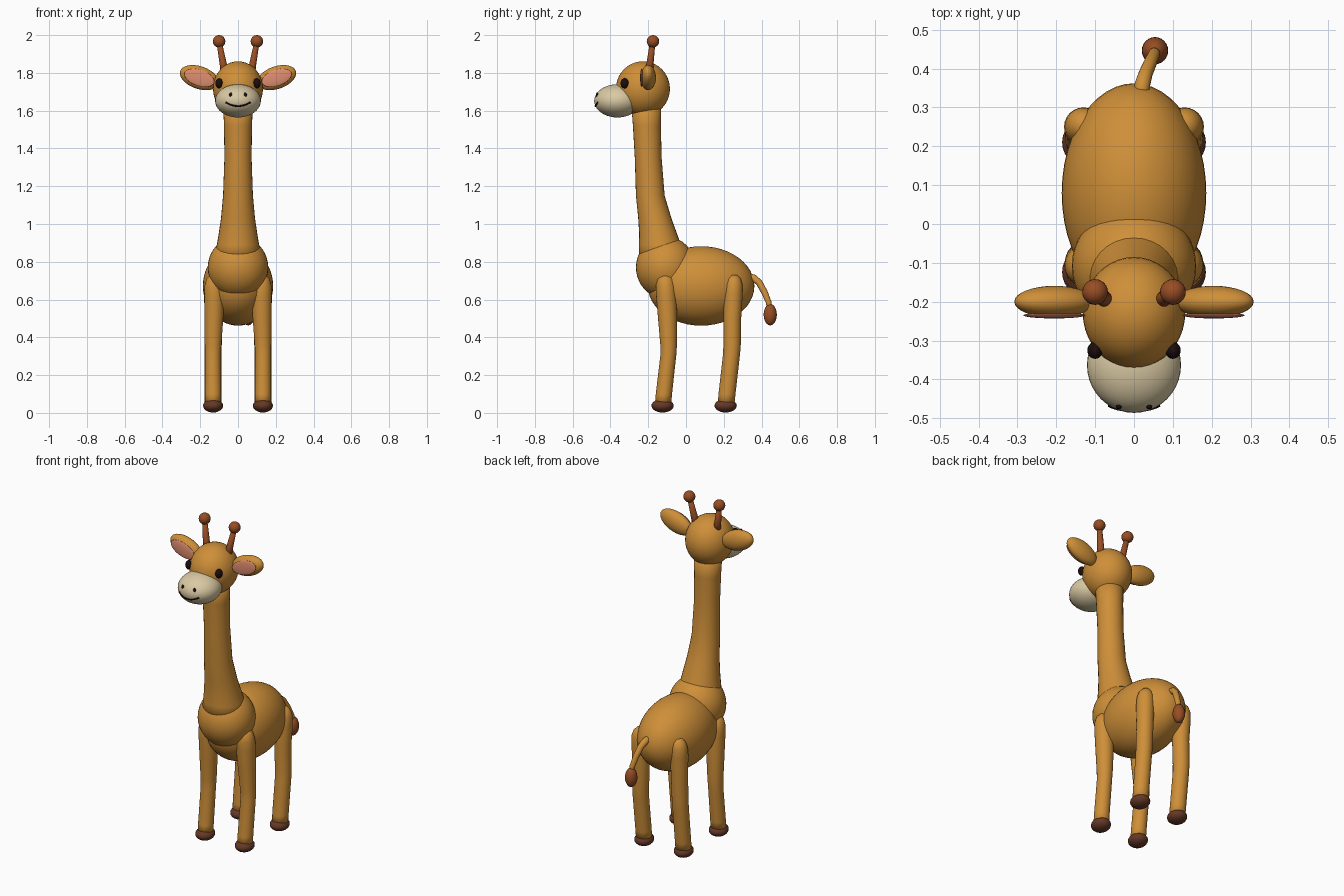
import bpy, bmesh, math
from mathutils import Vector

cube = bpy.data.objects.get("Cube")
if cube:
    bpy.data.objects.remove(cube, do_unlink=True)


def material(name, rgb):
    m = bpy.data.materials.new(name)
    m.use_nodes = True
    m.diffuse_color = (*rgb, 1)
    m.node_tree.nodes["Principled BSDF"].inputs["Base Color"].default_value = (*rgb, 1)
    return m


TAN = material("tan_coat", (0.62, 0.275, 0.04))
CREAM = material("cream_muzzle", (0.70, 0.59, 0.37))
RUST = material("rust_brown", (0.31, 0.075, 0.018))
HOOF = material("dark_brown_hoof", (0.13, 0.04, 0.02))
PINK = material("pink_inner_ear", (0.74, 0.27, 0.16))
BLACK = material("near_black", (0.012, 0.004, 0.004))


def finish(bm, name, mat):
    bmesh.ops.recalc_face_normals(bm, faces=bm.faces)
    mesh = bpy.data.meshes.new(name)
    bm.to_mesh(mesh)
    bm.free()
    mesh.materials.append(mat)
    for p in mesh.polygons:
        p.use_smooth = True
    ob = bpy.data.objects.new(name, mesh)
    bpy.context.collection.objects.link(ob)
    return ob


def ellipsoid(name, loc, radii, mat, tilt=0.0, segs=32):
    """Scaled sphere, tilted about the front-back axis."""
    bm = bmesh.new()
    bmesh.ops.create_uvsphere(bm, u_segments=segs, v_segments=segs // 2, radius=1)
    ob = finish(bm, name, mat)
    ob.location, ob.scale, ob.rotation_euler = loc, radii, (0, tilt, 0)
    return ob


def loft(name, rings, mat, segs=28):
    """Horizontal elliptical rings (x, y, z, rx, ry), capped at both ends."""
    bm = bmesh.new()
    loops = []
    for x, y, z, rx, ry in rings:
        angles = [2 * math.pi * i / segs for i in range(segs)]
        loops.append([bm.verts.new((x + rx * math.cos(a), y + ry * math.sin(a), z))
                      for a in angles])
    for a, b in zip(loops, loops[1:]):
        for i in range(segs):
            j = (i + 1) % segs
            bm.faces.new((a[i], a[j], b[j], b[i]))
    bm.faces.new(loops[0])
    bm.faces.new(loops[-1])
    return finish(bm, name, mat)


def tube(name, points, radii, mat, segs=14):
    """Round tube along a short path."""
    pts = [Vector(p) for p in points]
    bm = bmesh.new()
    loops = []
    for k, (p, r) in enumerate(zip(pts, radii)):
        d = (pts[min(k + 1, len(pts) - 1)] - pts[max(k - 1, 0)]).normalized()
        u = d.cross(Vector((0.3, 1, 0.2))).normalized()
        v = d.cross(u)
        loops.append([bm.verts.new(p + r * (u * math.cos(t) + v * math.sin(t)))
                      for t in [2 * math.pi * i / segs for i in range(segs)]])
    for a, b in zip(loops, loops[1:]):
        for i in range(segs):
            j = (i + 1) % segs
            bm.faces.new((a[i], a[j], b[j], b[i]))
    bm.faces.new(loops[0])
    bm.faces.new(loops[-1])
    return finish(bm, name, mat)


# Trunk and chest
ellipsoid("body", (0, 0.08, 0.672), (0.186, 0.282, 0.21), TAN, segs=48)
ellipsoid("chest", (0, -0.108, 0.77), (0.16, 0.157, 0.165), TAN, segs=40)

# Neck
loft("neck", [
    (0, -0.12, 0.80, 0.13, 0.13),
    (0, -0.138, 0.89, 0.112, 0.112),
    (0, -0.148, 0.95, 0.102, 0.1),
    (0, -0.165, 1.03, 0.09, 0.088),
    (0, -0.189, 1.15, 0.079, 0.076),
    (0, -0.200, 1.35, 0.072, 0.071),
    (0, -0.207, 1.52, 0.074, 0.074),
    (0, -0.212, 1.66, 0.08, 0.08),
], TAN)

# Head and muzzle
ellipsoid("head", (0, -0.228, 1.716), (0.132, 0.143, 0.145), TAN, segs=40)
MC, MR = Vector((0, -0.363, 1.652)), Vector((0.121, 0.123, 0.088))
ellipsoid("muzzle", MC, MR, CREAM, segs=40)


def muzzle_front(x, z):
    """Point on the front of the muzzle."""
    s = 1 - (x / MR.x) ** 2 - ((z - MC.z) / MR.z) ** 2
    return (x, MC.y - MR.y * math.sqrt(s), z)


# Smiling mouth
smile = [muzzle_front(0.065 * t / 6, 1.624 + 0.02 * (t / 6) ** 2) for t in range(-6, 7)]
tube("mouth", smile, [0.0045] * len(smile), BLACK, segs=8)

# Paired face parts
for side, s in (("left", 1), ("right", -1)):
    ellipsoid(side + "_eye", (s * 0.1, -0.325, 1.745), (0.02, 0.022, 0.027), BLACK, segs=20)
    ellipsoid(side + "_nostril", muzzle_front(s * 0.039, 1.684),
              (0.008, 0.006, 0.013), BLACK, segs=12)
    tilt = -s * math.radians(19)
    ellipsoid(side + "_ear", (s * 0.205, -0.2, 1.775), (0.107, 0.041, 0.06), TAN, tilt)
    ellipsoid(side + "_inner_ear", (s * 0.205, -0.235, 1.774),
              (0.083, 0.008, 0.043), PINK, tilt)
    tube(side + "_horn", [(s * 0.07, -0.197, 1.80), (s * 0.078, -0.191, 1.845),
                          (s * 0.1, -0.176, 1.965)], [0.022, 0.019, 0.014], RUST)
    ellipsoid(side + "_horn_knob", (s * 0.1, -0.175, 1.967), (0.033,) * 3, RUST, segs=24)

# Legs: path offsets are (y, z, x, radius)
front_path = [(-0.122, 0.04, 0.132, 0.043), (-0.117, 0.1, 0.132, 0.043),
              (-0.093, 0.31, 0.133, 0.042), (-0.092, 0.36, 0.132, 0.044),
              (-0.098, 0.5, 0.128, 0.05), (-0.104, 0.62, 0.125, 0.054),
              (-0.107, 0.67, 0.125, 0.053), (-0.109, 0.71, 0.124, 0.043),
              (-0.11, 0.735, 0.122, 0.022)]
rear_path = [(0.212, 0.04, 0.132, 0.044), (0.217, 0.1, 0.132, 0.045),
             (0.241, 0.31, 0.133, 0.045), (0.244, 0.36, 0.132, 0.046),
             (0.245, 0.5, 0.128, 0.047), (0.25, 0.63, 0.13, 0.05),
             (0.252, 0.68, 0.13, 0.047), (0.253, 0.71, 0.129, 0.037),
             (0.253, 0.73, 0.128, 0.018)]
for end, path in (("front", front_path), ("rear", rear_path)):
    for side, s in (("left", 1), ("right", -1)):
        loft(f"{end}_{side}_leg", [(s * x, y, z, r, r) for y, z, x, r in path], TAN, 24)
        ellipsoid(f"{end}_{side}_hoof", (s * 0.132, path[0][0] - 0.002, 0.038),
                  (0.053, 0.059, 0.036), HOOF, segs=24)

# Tail with tuft
tube("tail", [(0.015, 0.32, 0.722), (0.022, 0.36, 0.712), (0.03, 0.387, 0.69),
              (0.042, 0.415, 0.64), (0.052, 0.438, 0.585), (0.054, 0.443, 0.54)],
     [0.022, 0.02, 0.018, 0.017, 0.015, 0.014], TAN)
ellipsoid("tail_tuft", (0.054, 0.446, 0.52), (0.034, 0.035, 0.057), RUST, segs=24)
